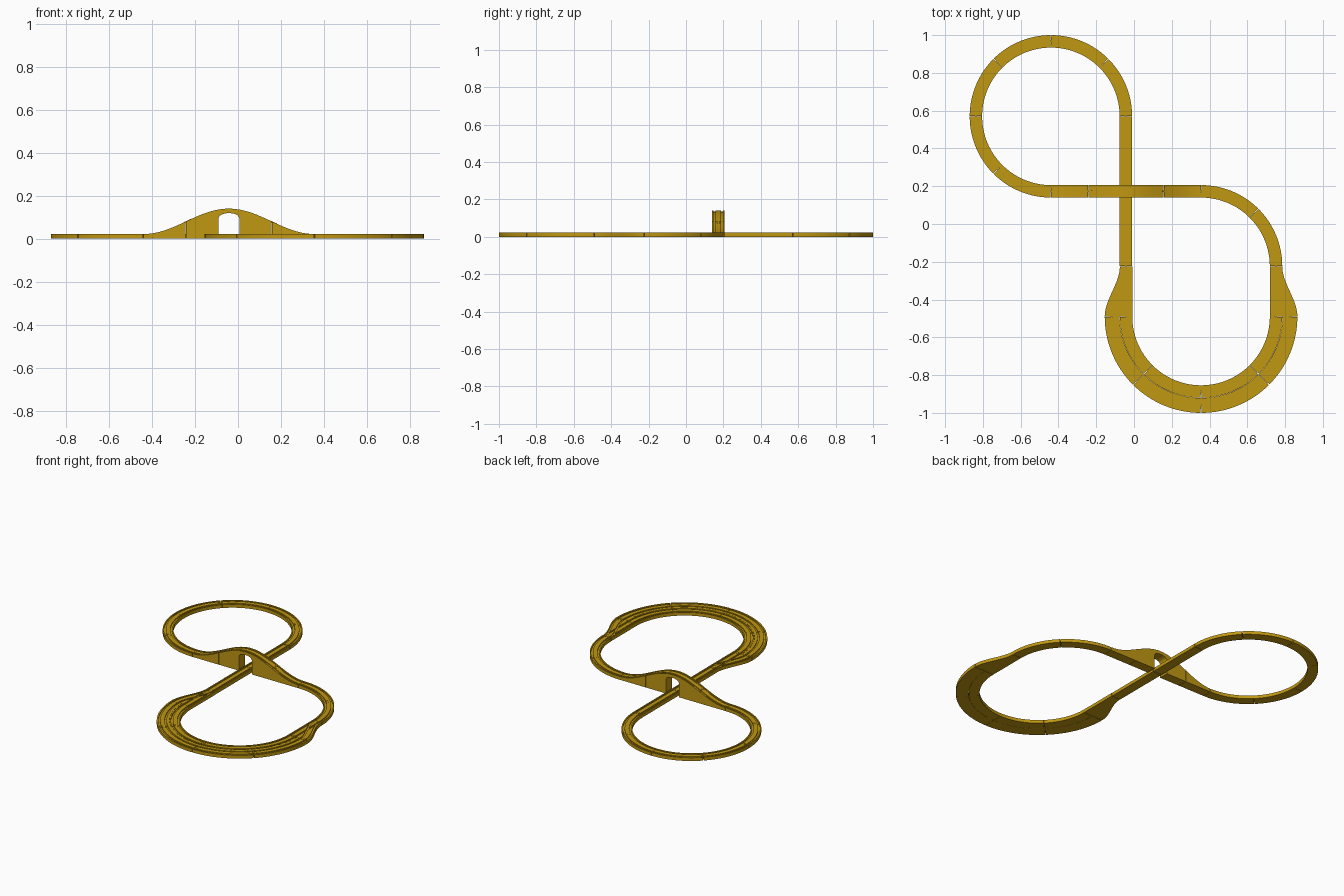
import bpy, bmesh
from math import pi, sin, cos, atan2, hypot, radians
from mathutils import Matrix

if "Cube" in bpy.data.objects:
    bpy.data.objects.remove(bpy.data.objects["Cube"])

H, HALF, DEEP, GAP = 0.022, 0.033, 0.006, 0.0012   # track height, half width, groove depth, seam
G_IN, G_OUT = 0.014, 0.025                         # wheel groove limits from the centre line
R, R_OUT = 0.397, 0.475                            # inner and outer curve radii
LOOP_X, LOOP_Y, BEND_X, BEND_Y = -0.44, 0.57, 0.355, -0.49
CROSS_Y = LOOP_Y - R
FORK_Y = CROSS_Y - R
STRAIGHT_X = LOOP_X + R
HUMP_X = (LOOP_X + BEND_X) / 2

wood = bpy.data.materials.new("golden wood")
wood.use_nodes = True
colour = (0.53, 0.31, 0.006, 1)
wood.diffuse_color = colour
wood.node_tree.nodes["Principled BSDF"].inputs["Base Color"].default_value = colour


def finish(name, bm):
    bmesh.ops.recalc_face_normals(bm, faces=bm.faces)
    mesh = bpy.data.meshes.new(name)
    bm.to_mesh(mesh)
    bm.free()
    mesh.materials.append(wood)
    ob = bpy.data.objects.new(name, mesh)
    bpy.context.collection.objects.link(ob)
    return ob


def track_section(left=-HALF, right=HALF):
    low = H - DEEP
    top = [(left, H), (-G_OUT, H), (-G_OUT, low), (-G_IN, low), (-G_IN, H),
           (G_IN, H), (G_IN, low), (G_OUT, low), (G_OUT, H), (right, H)]
    return [(left, 0)] + top + [(right, 0)]


def sweep(name, path, section):
    """Carry a section along (x, y, lift) points; only points above the ground are lifted."""
    bm = bmesh.new()
    rings = []
    for i, (x, y, lift) in enumerate(path):
        a, b = path[max(i - 1, 0)], path[min(i + 1, len(path) - 1)]
        tx, ty = b[0] - a[0], b[1] - a[1]
        d = hypot(tx, ty)
        rings.append([bm.verts.new((x + o * ty / d, y - o * tx / d, z + lift * (z > 0)))
                      for o, z in section])
    n = len(section)
    for a, b in zip(rings, rings[1:]):
        for j in range(n):
            k = (j + 1) % n
            bm.faces.new((a[j], a[k], b[k], b[j]))
    bm.faces.new(rings[0])
    bm.faces.new(rings[-1])
    return finish(name, bm)


def extrude(name, points, vector):
    bm = bmesh.new()
    face = bm.faces.new([bm.verts.new(p) for p in points])
    new = bmesh.ops.extrude_face_region(bm, geom=[face])["geom"]
    bmesh.ops.translate(bm, vec=vector, verts=[v for v in new if isinstance(v, bmesh.types.BMVert)])
    return finish(name, bm)


def cut(ob, cutter):
    mod = ob.modifiers.new("cut", "BOOLEAN")
    mod.operation, mod.solver, mod.object = "DIFFERENCE", "EXACT", cutter
    bpy.context.view_layer.update()
    mesh = bpy.data.meshes.new_from_object(ob.evaluated_get(bpy.context.evaluated_depsgraph_get()))
    ob.modifiers.clear()
    ob.data = mesh
    bpy.data.objects.remove(cutter)


def smooth(ob):
    bpy.ops.object.select_all(action="DESELECT")
    ob.select_set(True)
    bpy.context.view_layer.objects.active = ob
    bpy.ops.object.shade_smooth_by_angle(angle=radians(25))


def curve(name, cx, cy, r, start, section, steps=16):
    """One eighth of a circle, with a fine seam at both ends."""
    a, b = radians(start) + GAP / r, radians(start + 45) - GAP / r
    angles = [a + (b - a) * i / steps for i in range(steps + 1)]
    smooth(sweep(name, [(cx + r * cos(t), cy + r * sin(t), 0) for t in angles], section))


def peg(x, y, heading, z=H, pitch=0):
    """Round headed joining peg, inlaid at a seam."""
    r, neck = 0.009, 0.004
    pts = [(-0.006, -neck, -0.004), (0.006, -neck, -0.004)]
    for i in range(15):
        t = radians(-150 + 300 * i / 14)
        pts.append((0.014 + r * cos(t), r * sin(t), -0.004))
    pts += [(0.006, neck, -0.004), (-0.006, neck, -0.004)]
    ob = extrude("joining_peg", pts, (0, 0, 0.005))
    ob.data.transform(Matrix.Translation((x, y, z)) @ Matrix.Rotation(heading, 4, "Z")
                      @ Matrix.Rotation(pitch, 4, "Y"))


def hump(x):
    return 0.118 * (1 + cos(pi * (x - HUMP_X) / (BEND_X - HUMP_X))) / 2


# Curved tracks: round loop, quarter turn and the double bend
plain = track_section()
outer = track_section(-(R_OUT - R - HALF) + 0.001, 0.035)
for a in range(0, 270, 45):
    curve("loop_curve", LOOP_X, LOOP_Y, R, a, plain)
for a in (0, 45):
    curve("turn_curve", BEND_X, FORK_Y, R, a, plain)
for a in range(180, 360, 45):
    curve("inner_bend", BEND_X, BEND_Y, R, a, plain)
    curve("outer_bend", BEND_X, BEND_Y, R_OUT, a, outer)

# Straight tracks passing under the bridge
for y0, y1 in ((FORK_Y, CROSS_Y), (CROSS_Y, LOOP_Y)):
    sweep("straight_track", [(STRAIGHT_X, y0 + GAP, 0), (STRAIGHT_X, y1 - GAP, 0)], plain)

# Bridge: two ramps and an arched middle
seams = [LOOP_X, HUMP_X - 0.2, HUMP_X + 0.2, BEND_X]
parts = []
for name, x0, x1 in zip(("left_ramp", "bridge_middle", "right_ramp"), seams, seams[1:]):
    xs = [x0 + GAP + (x1 - x0 - 2 * GAP) * i / 24 for i in range(25)]
    parts.append(sweep(name, [(x, CROSS_Y, hump(x)) for x in xs], plain))
arch = [(HUMP_X - 0.049, CROSS_Y - 0.1, -0.05), (HUMP_X + 0.049, CROSS_Y - 0.1, -0.05)]
for i in range(17):
    t = pi * i / 16
    arch.append((HUMP_X + 0.049 * cos(t), CROSS_Y - 0.1, 0.09 + 0.029 * sin(t) ** 0.8
                 if 0 < i < 16 else 0.09))
cut(parts[1], extrude("arch_cutter", arch, (0, 0.2, 0)))
for ob in parts:
    smooth(ob)

# Forks on both sides of the double bend
STEPS = 20
for side, name in ((1, "left_fork"), (-1, "right_fork")):
    def branch(start, end, overrun=0):
        pts = []
        for i in range(STEPS + 1):
            t = i / STEPS
            s = t * t * (3 - 2 * t)
            y = FORK_Y - GAP + (BEND_Y - FORK_Y + 2 * GAP) * t
            pts.append((BEND_X + side * (start + (end - start) * s), y, 0))
        if overrun:
            pts = [(pts[0][0], pts[0][1] + overrun, 0)] + pts + [(pts[-1][0], pts[-1][1] - overrun, 0)]
        return pts
    edge = branch(R + HALF, R_OUT + 0.035)
    back = BEND_X + side * (R - HALF)
    fork = extrude(name, edge + [(back, edge[-1][1], 0), (back, edge[0][1], 0)], (0, 0, H))
    for target, low in ((R, H - DEEP), (R_OUT, H - DEEP + 0.0003)):
        for a, b in ((-G_OUT, -G_IN), (G_IN, G_OUT)):
            box = [(a, low), (a, H + 0.01), (b, H + 0.01), (b, low)]
            cut(fork, sweep("groove_cutter", branch(R, target, 0.02), box))
    smooth(fork)

# Joining pegs at the seams
for a in range(0, 271, 45):
    t = radians(a)
    peg(LOOP_X + R * cos(t), LOOP_Y + R * sin(t), t + pi / 2)
peg(BEND_X + R * cos(pi / 4), FORK_Y + R * sin(pi / 4), -pi / 4)
for x in (STRAIGHT_X, BEND_X + R):
    peg(x, FORK_Y, -pi / 2)
for a in range(180, 361, 45):
    t = radians(a)
    for r in (R, R_OUT):
        peg(BEND_X + r * cos(t), BEND_Y + r * sin(t), t + pi / 2)
for x in seams[1:]:
    slope = (hump(x + 0.001) - hump(x - 0.001)) / 0.002
    peg(x, CROSS_Y, 0, H + hump(x), -atan2(slope, 1))
